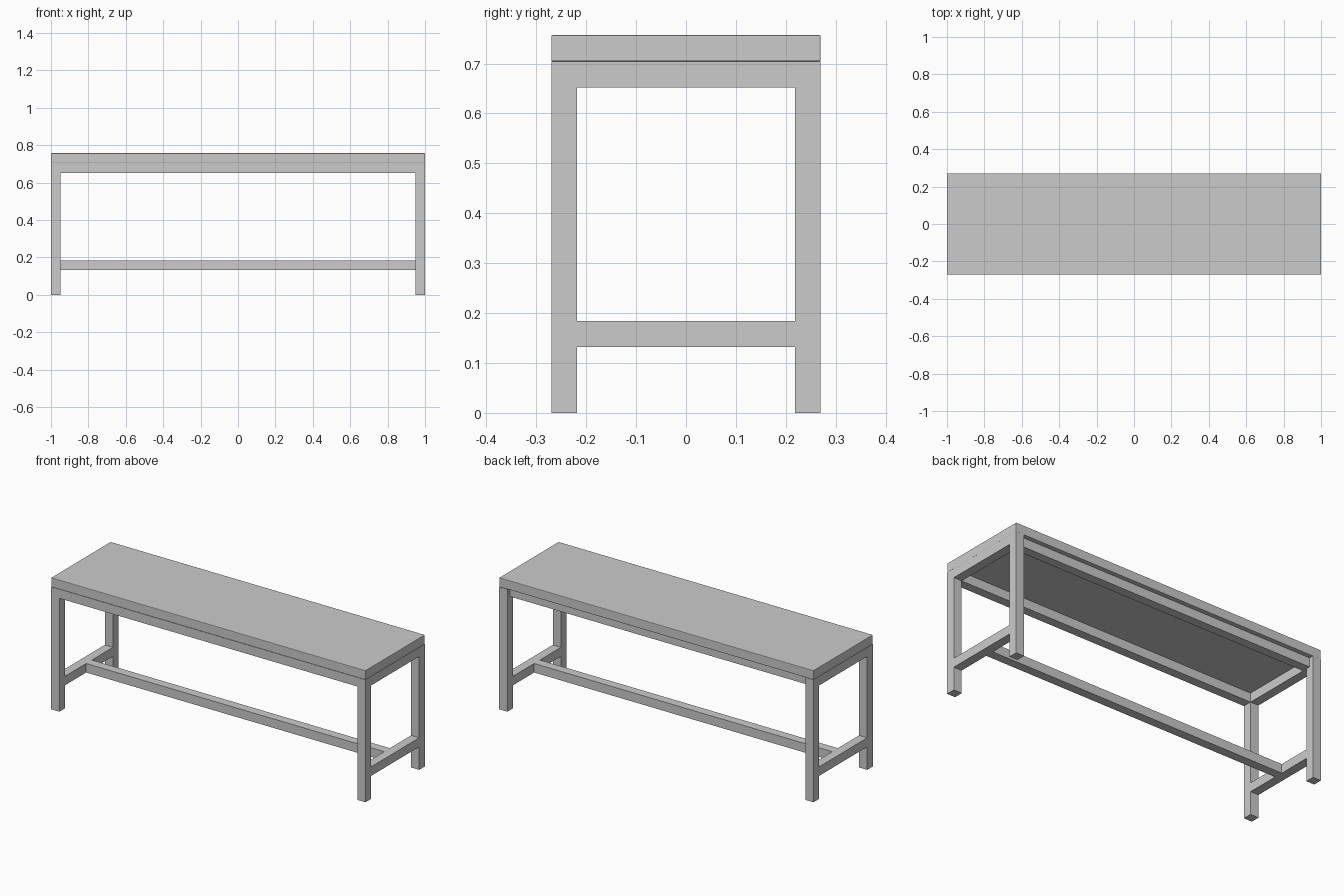
import bpy

cube = bpy.data.objects.get("Cube")
if cube:
    bpy.data.objects.remove(cube, do_unlink=True)

grey = bpy.data.materials.new("plain grey")
grey.use_nodes = True
GREY = (0.6, 0.6, 0.6, 1)
grey.diffuse_color = GREY
grey.node_tree.nodes["Principled BSDF"].inputs["Base Color"].default_value = GREY

# Overall half sizes, bar thickness and key heights
HX, HY, BAR = 1.0, 0.27, 0.052
FRAME_TOP, SEAT_TOP, LOW = 0.704, 0.757, 0.132
IX, IY = HX - BAR, HY - BAR


def box(name, x, y, z, bevel=0):
    """Box spanning the given (min, max) ranges."""
    spans = (x, y, z)
    bpy.ops.mesh.primitive_cube_add(size=1, location=[(a + b) / 2 for a, b in spans])
    ob = bpy.context.object
    ob.name = name
    ob.scale = [b - a for a, b in spans]
    bpy.ops.object.transform_apply(location=False, rotation=False, scale=True)
    ob.data.materials.append(grey)
    if bevel:
        mod = ob.modifiers.new("soft edge", "BEVEL")
        mod.width = bevel
        mod.segments = 2
    return ob


# Seat slab with slightly eased edges
box("seat", (-HX, HX), (-HY, HY), (FRAME_TOP, SEAT_TOP), bevel=0.003)

# End frames: two legs, an upper rail and a low stretcher each
for side, sx in (("left", 1), ("right", -1)):
    xs = sorted((sx * IX, sx * HX))
    for end, sy in (("front", -1), ("back", 1)):
        ys = sorted((sy * IY, sy * HY))
        box(f"{end}_{side}_leg", xs, ys, (0, FRAME_TOP))
    box(f"{side}_end_rail", xs, (-IY, IY), (FRAME_TOP - BAR, FRAME_TOP))
    box(f"{side}_end_stretcher", xs, (-IY, IY), (LOW, LOW + BAR))

# Long rails under the seat; the back one is set in a little
INSET = 0.026
box("front_rail", (-IX, IX), (-HY, -IY), (FRAME_TOP - BAR, FRAME_TOP))
box("back_rail", (-IX, IX), (IY - INSET, HY - INSET), (FRAME_TOP - BAR, FRAME_TOP))

# Central long stretcher joining the end frames
box("long_stretcher", (-IX, IX), (-BAR / 2, BAR / 2), (LOW, LOW + BAR))
